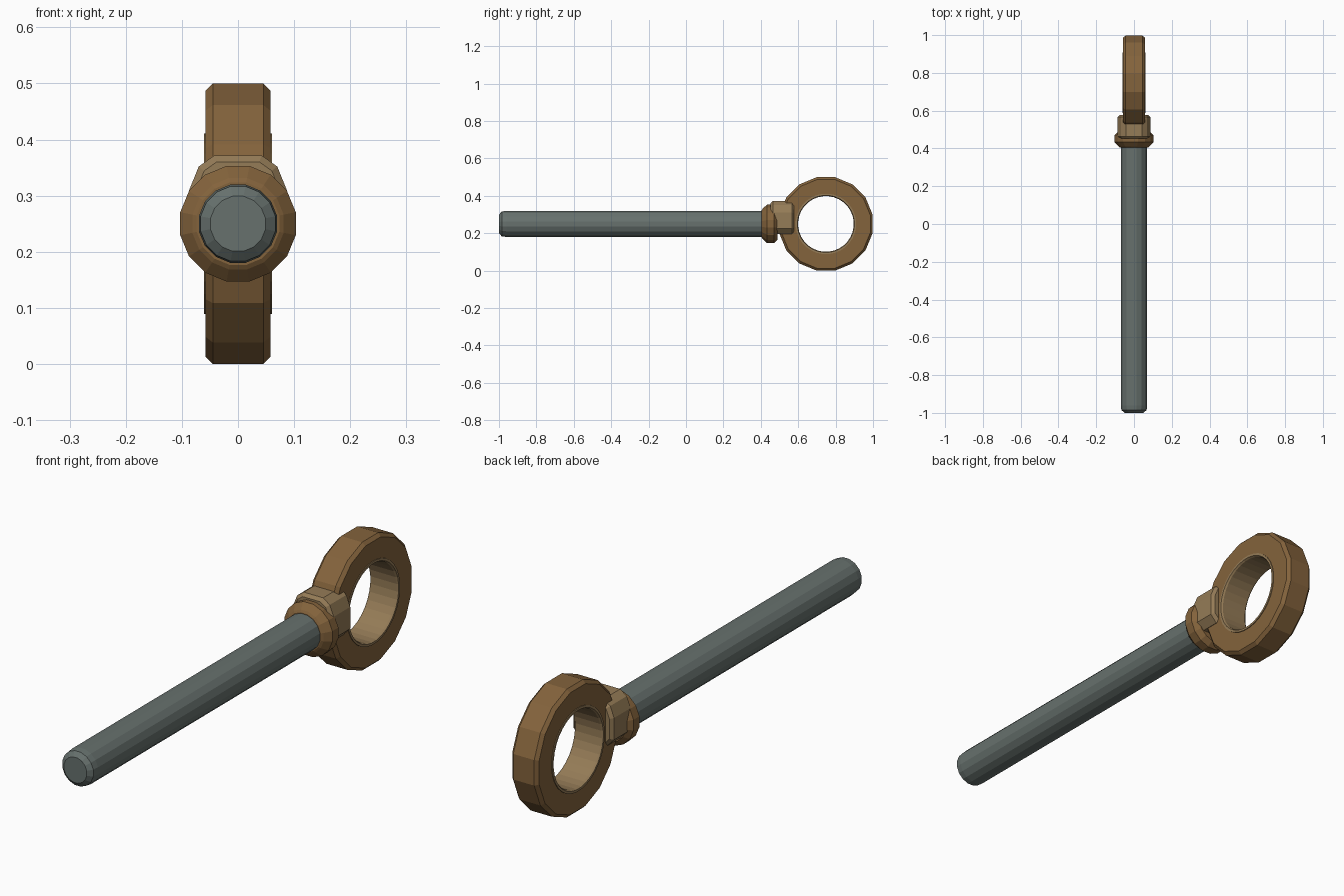
import bpy, bmesh
from math import cos, sin, pi
from mathutils import Vector

if "Cube" in bpy.data.objects:
    bpy.data.objects.remove(bpy.data.objects["Cube"])


def material(name, rgb):
    m = bpy.data.materials.new(name)
    m.diffuse_color = (*rgb, 1)
    m.use_nodes = True
    m.node_tree.nodes["Principled BSDF"].inputs["Base Color"].default_value = m.diffuse_color
    return m


def finish(name, bm, mat):
    bmesh.ops.remove_doubles(bm, verts=bm.verts, dist=1e-5)
    bmesh.ops.recalc_face_normals(bm, faces=bm.faces)
    me = bpy.data.meshes.new(name)
    bm.to_mesh(me)
    bm.free()
    me.materials.append(mat)
    ob = bpy.data.objects.new(name, me)
    bpy.context.collection.objects.link(ob)
    return ob


def lathe(name, profile, sides, axis, centre, mat, closed=False):
    """Spin (position along axis, radius) points about the x or y axis."""
    bm = bmesh.new()
    rings = []
    for d, r in profile:
        ring = []
        for i in range(sides):
            a = 2 * pi * (i + 0.5) / sides
            u, v = r * cos(a), r * sin(a)
            p = Vector((d, u, v)) if axis == 'X' else Vector((u, d, v))
            ring.append(bm.verts.new(p + Vector(centre)))
        rings.append(ring)
    pairs = list(zip(rings, rings[1:]))
    if closed:
        pairs.append((rings[-1], rings[0]))
    else:
        bm.faces.new(rings[0])
        bm.faces.new(rings[-1])
    for a, b in pairs:
        for i in range(sides):
            j = (i + 1) % sides
            bm.faces.new((a[i], a[j], b[j], b[i]))
    return finish(name, bm, mat)


steel = material("steel", (0.135, 0.165, 0.155))
bronze = material("bronze", (0.23, 0.125, 0.045))
brass = material("pale_bronze", (0.30, 0.20, 0.095))

# Long rod with a chamfered tip
lathe("rod", [(-1, 0.05), (-0.985, 0.068), (-0.96, 0.071), (0.45, 0.071)],
      16, 'Y', (0, 0, 0.25), steel)

# Collar where the rod meets the ring
lathe("collar", [(0.405, 0.075), (0.41, 0.083), (0.433, 0.105),
                 (0.47, 0.105), (0.49, 0.085)],
      16, 'Y', (0, 0, 0.25), bronze)

# Neck block: half outline mirrored, then extruded along y
half = [(0.06, 0.196), (0.087, 0.225), (0.087, 0.31), (0.07, 0.352), (0.042, 0.372)]
outline = half + [(-x, z) for x, z in reversed(half)]
bm = bmesh.new()
base = bm.faces.new([bm.verts.new((x, 0.452, z)) for x, z in outline])
geo = bmesh.ops.extrude_face_region(bm, geom=[base])['geom']
bmesh.ops.translate(bm, vec=(0, 0.126, 0),
                    verts=[g for g in geo if isinstance(g, bmesh.types.BMVert)])
ends = [e for e in bm.edges if abs(e.verts[0].co.y - e.verts[1].co.y) < 1e-4]
bmesh.ops.bevel(bm, geom=ends, offset=0.012, segments=1, affect='EDGES')
finish("neck_block", bm, brass)

# Chamfered ring handle
lathe("ring", [(-0.058, 0.157), (-0.058, 0.242), (-0.045, 0.2545),
               (0.045, 0.2545), (0.058, 0.242), (0.058, 0.157)],
      16, 'X', (0, 0.748, 0.25), bronze, closed=True)

# Smooth liner inside the ring
lathe("ring_liner", [(-0.061, 0.153), (-0.061, 0.162), (0.061, 0.162),
                     (0.061, 0.153), (0.054, 0.149), (-0.054, 0.149)],
      32, 'X', (0, 0.748, 0.25), brass, closed=True)
